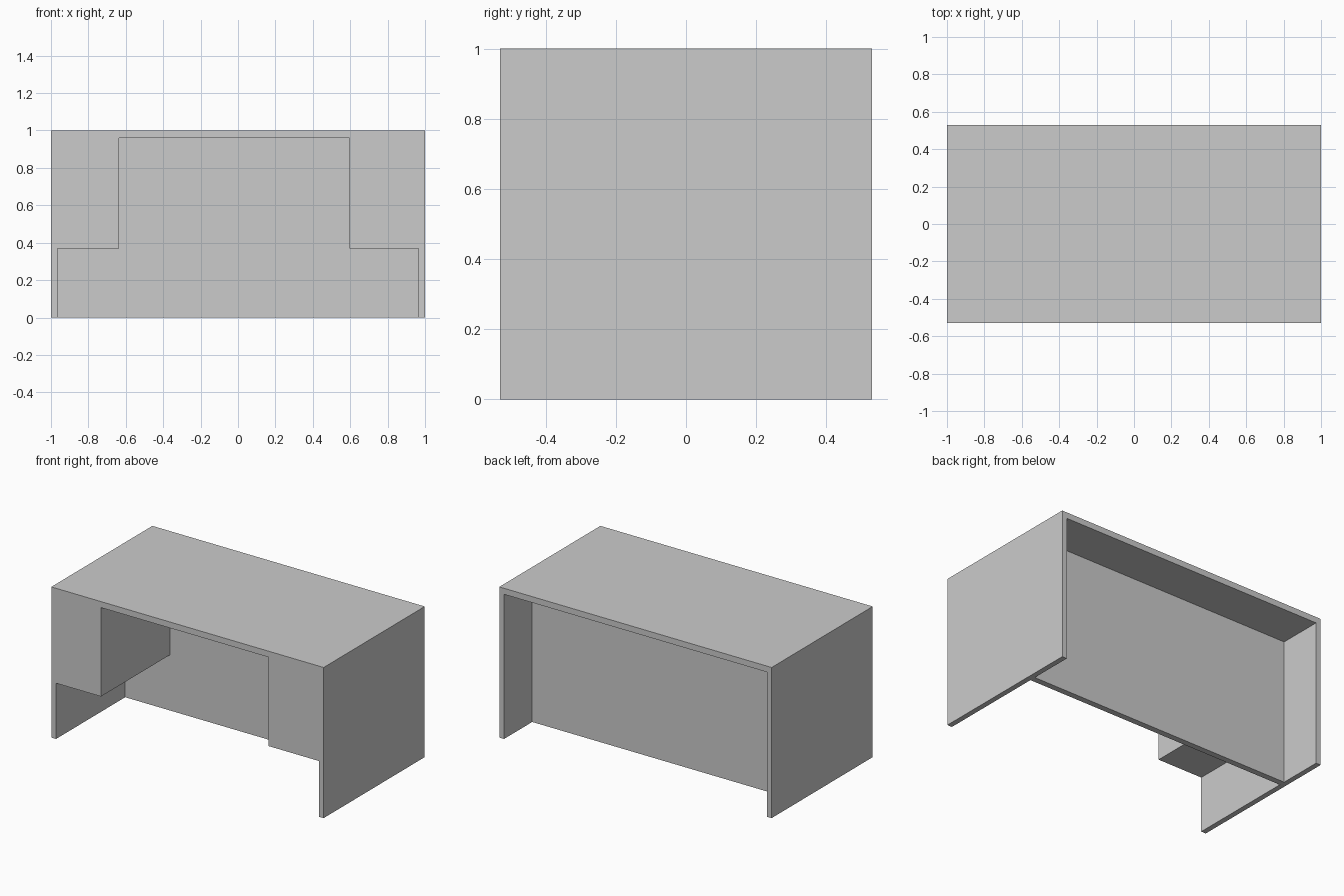
import bpy

if "Cube" in bpy.data.objects:
    bpy.data.objects.remove(bpy.data.objects["Cube"])

# Overall sizes
HALF_W, HALF_D, HEIGHT = 1.0, 0.53, 1.0
TOP_Z = 0.96        # underside of the desk top
INNER_X = 0.965     # inner face of each side panel
PANEL_Y = 0.195     # front face of the modesty panel
BOX_Z = 0.37        # underside of the drawer boxes

grey = bpy.data.materials.new("light_grey")
grey.diffuse_color = (0.6, 0.6, 0.6, 1.0)
grey.use_nodes = True
grey.node_tree.nodes["Principled BSDF"].inputs["Base Color"].default_value = grey.diffuse_color


def box(name, x, y, z):
    """Add a flat-shaded box spanning the given (min, max) ranges."""
    spans = (x, y, z)
    bpy.ops.mesh.primitive_cube_add(size=1, location=[(a + b) / 2 for a, b in spans])
    ob = bpy.context.object
    ob.name = name
    ob.scale = [b - a for a, b in spans]
    bpy.ops.object.transform_apply(location=False, rotation=False, scale=True)
    ob.data.materials.append(grey)
    return ob


# Desk top
box("desk_top", (-HALF_W, HALF_W), (-HALF_D, HALF_D), (TOP_Z, HEIGHT))

# Full-height side panels
box("left_side_panel", (-HALF_W, -INNER_X), (-HALF_D, HALF_D), (0, TOP_Z))
box("right_side_panel", (INNER_X, HALF_W), (-HALF_D, HALF_D), (0, TOP_Z))

# Modesty panel set in from the back
box("modesty_panel", (-INNER_X, INNER_X), (PANEL_Y, 0.235), (0, TOP_Z))

# Hanging drawer boxes, flush with the front
box("left_drawer_box", (-INNER_X, -0.635), (-HALF_D, PANEL_Y), (BOX_Z, TOP_Z))
box("right_drawer_box", (0.595, INNER_X), (-HALF_D, PANEL_Y), (BOX_Z, TOP_Z))
